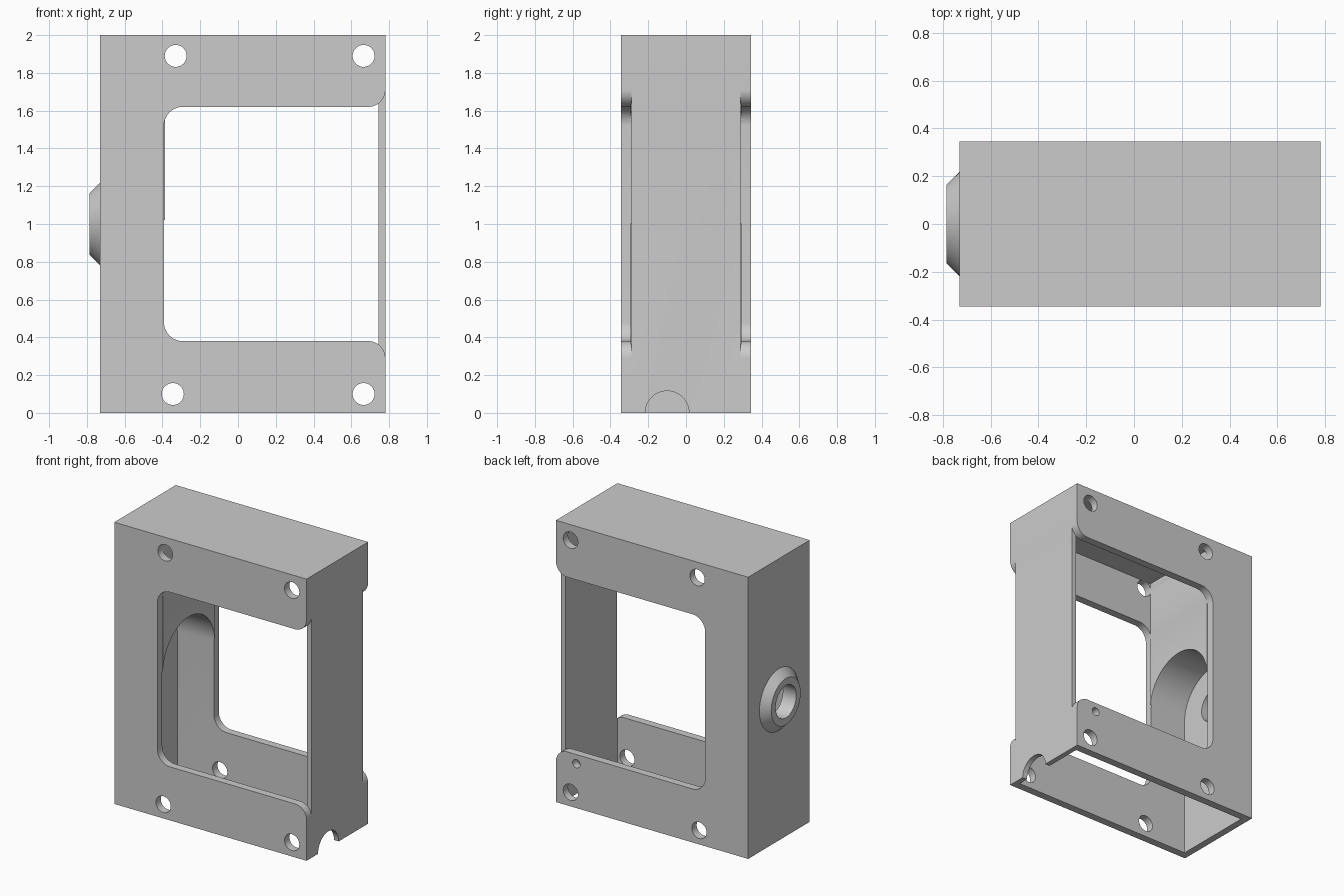
import bpy, bmesh
from math import sin, cos, pi, radians
from mathutils import Vector

if "Cube" in bpy.data.objects:
    bpy.data.objects.remove(bpy.data.objects["Cube"])

grey = bpy.data.materials.new("plain_grey")
grey.use_nodes = True
grey.diffuse_color = (0.6, 0.6, 0.6, 1)
grey.node_tree.nodes["Principled BSDF"].inputs["Base Color"].default_value = (0.6, 0.6, 0.6, 1)


def arc(cx, cy, r, start, end, n=16):
    """Points on an arc, angles in degrees."""
    angles = [radians(start + (end - start) * i / n) for i in range(n + 1)]
    return [(cx + r * cos(a), cy + r * sin(a)) for a in angles]


def circle(cx, cy, r, n=48):
    return arc(cx, cy, r, 0, 360, n)[:-1]


def prism(name, profile, axis, a, b, end_scale=1):
    """Extrude a profile along x (profile is y, z) or y (profile is x, z)."""
    mid = sum((Vector(p) for p in profile), Vector((0, 0))) / len(profile)
    bm = bmesh.new()
    rings = []
    for t, s in ((a, 1), (b, end_scale)):
        pts = [mid + (Vector(p) - mid) * s for p in profile]
        rings.append([bm.verts.new((t, u, v) if axis == "x" else (u, t, v)) for u, v in pts])
    bm.faces.new(rings[0])
    bm.faces.new(rings[1])
    n = len(profile)
    for i in range(n):
        j = (i + 1) % n
        bm.faces.new((rings[0][i], rings[0][j], rings[1][j], rings[1][i]))
    bmesh.ops.recalc_face_normals(bm, faces=bm.faces)
    mesh = bpy.data.meshes.new(name)
    bm.to_mesh(mesh)
    bm.free()
    mesh.materials.append(grey)
    obj = bpy.data.objects.new(name, mesh)
    bpy.context.collection.objects.link(obj)
    return obj


def combine(target, tool, operation="DIFFERENCE"):
    """Apply a boolean and discard the tool."""
    mod = target.modifiers.new("bool", "BOOLEAN")
    mod.operation, mod.object, mod.solver = operation, tool, "EXACT"
    bpy.context.view_layer.objects.active = target
    bpy.ops.object.modifier_apply(modifier=mod.name)
    bpy.data.objects.remove(tool)


def rect(u0, v0, u1, v1):
    return [(u0, v0), (u1, v0), (u1, v1), (u0, v1)]


LEFT, RIGHT, HALF, INNER = -0.73, 0.78, 0.345, 0.29

# Outer block with the tapered side boss
housing = prism("housing", rect(LEFT, 0, RIGHT, 2), "y", -HALF, HALF)
boss = prism("boss", circle(0, 1, 0.165), "x", -0.785, LEFT + 0.001, 0.22 / 0.165)
combine(housing, boss, "UNION")

# Main cavity, open at the bottom
combine(housing, prism("cavity", rect(-0.386, -0.1, 0.743, 1.945), "y", -INNER, INNER))

# Round-topped pocket behind the boss
arch = [(-INNER, -0.1), (INNER, -0.1)] + arc(0, 1, INNER, 0, 180, 32)
combine(housing, prism("pocket", arch, "x", -0.68, -0.35))

# Front and back windows, rounded inside and flared at the open side
window = (arc(-0.292, 0.48, 0.1, 180, 270) + arc(0.69, 0.29, 0.09, 90, 0)
          + [(0.9, 0.29), (0.9, 1.71)]
          + arc(0.69, 1.71, 0.09, 0, -90) + arc(-0.292, 1.52, 0.1, 90, 180))
for side in (-1, 1):
    combine(housing, prism("window", window, "y", side * (INNER - 0.001), side * 0.5))

# Mounting holes through both plates
for x, z in ((-0.33, 1.89), (0.665, 1.89), (-0.345, 0.1), (0.665, 0.1)):
    combine(housing, prism("mount_hole", circle(x, z, 0.058), "y", -0.5, 0.5))

# Small back hole, boss bore and cable notch
combine(housing, prism("small_hole", circle(0.62, 0.315, 0.03, 24), "y", 0.2, 0.5))
combine(housing, prism("bore", circle(0, 1, 0.115), "x", -0.9, -0.6))
combine(housing, prism("notch", circle(-0.1, 0, 0.116), "x", 0.7, 0.9))

bpy.ops.object.select_all(action="DESELECT")
housing.select_set(True)
bpy.context.view_layer.objects.active = housing
bpy.ops.object.shade_smooth_by_angle(angle=radians(30))
